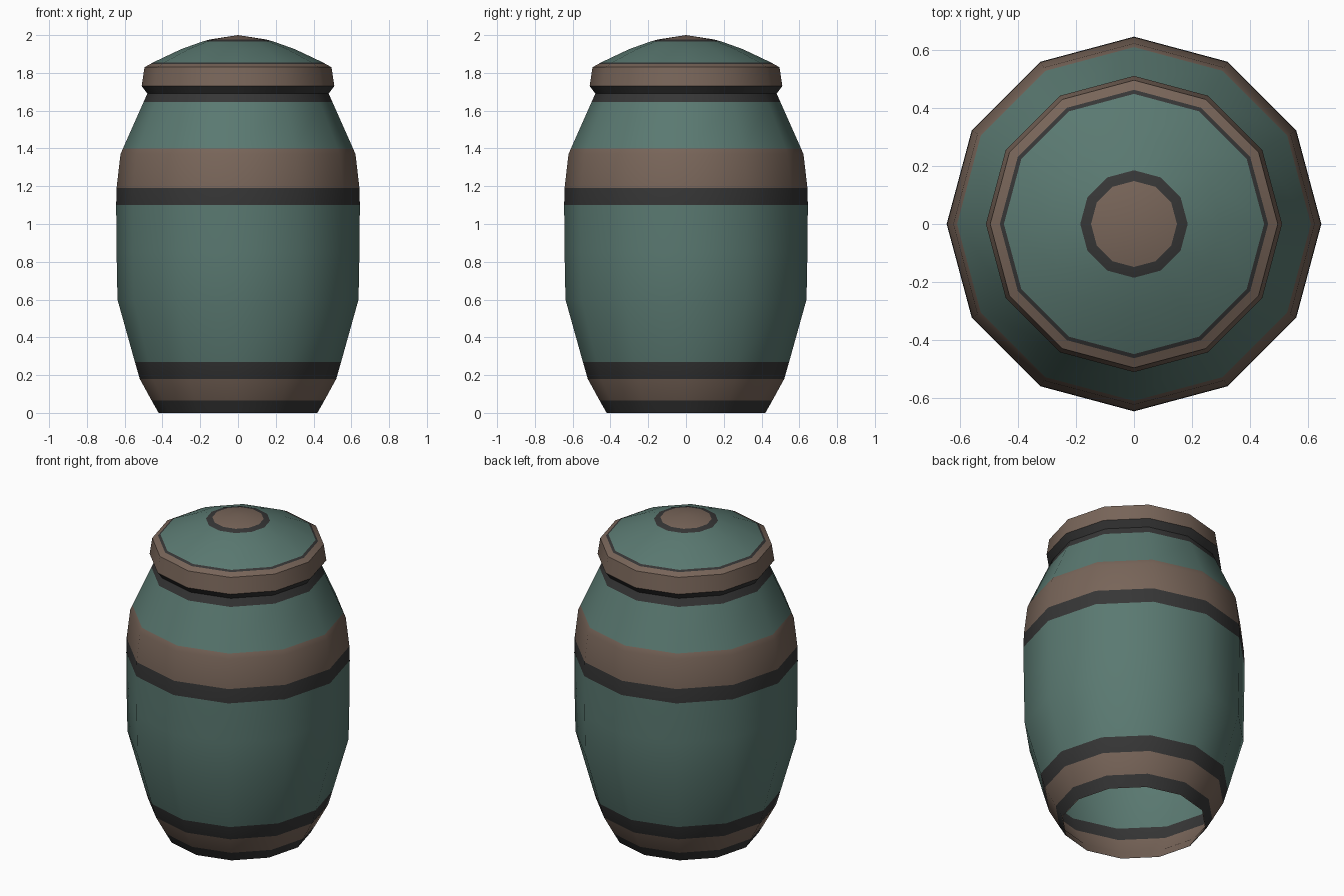
import bpy, bmesh, math

if "Cube" in bpy.data.objects:
    bpy.data.objects.remove(bpy.data.objects["Cube"])

SIDES = 12


def material(name, rgb):
    lin = [(c / 255 / 12.92) if c / 255 <= 0.04045 else ((c / 255 + 0.055) / 1.055) ** 2.4 for c in rgb]
    m = bpy.data.materials.new(name)
    m.diffuse_color = (*lin, 1)
    m.use_nodes = True
    m.node_tree.nodes["Principled BSDF"].inputs["Base Color"].default_value = m.diffuse_color
    return m


MATS = [material("teal glaze", (90, 121, 113)),
        material("brown clay", (120, 101, 89)),
        material("dark line", (54, 54, 54))]
TEAL, BROWN, DARK = range(3)


def lathe(name, rows):
    """rows: (radius, z, colour of the band above this row), listed bottom to top."""
    bm = bmesh.new()
    rings = []
    for r, z, _ in rows:
        if r == 0:
            rings.append([bm.verts.new((0, 0, z))] * SIDES)
        else:
            rings.append([bm.verts.new((r * math.cos(a), r * math.sin(a), z))
                          for a in (2 * math.pi * i / SIDES for i in range(SIDES))])
    for k in range(len(rows) - 1):
        a, b = rings[k], rings[k + 1]
        for i in range(SIDES):
            j = (i + 1) % SIDES
            loop = [a[i], a[j], b[j]] + ([b[i]] if b[i] != b[j] else [])
            bm.faces.new(loop).material_index = rows[k][2]
    mesh = bpy.data.meshes.new(name)
    bm.to_mesh(mesh)
    bm.free()
    for m in MATS:
        mesh.materials.append(m)
    obj = bpy.data.objects.new(name, mesh)
    bpy.context.collection.objects.link(obj)
    bpy.ops.object.select_all(action='DESELECT')
    obj.select_set(True)
    bpy.context.view_layer.objects.active = obj
    bpy.ops.object.shade_smooth_by_angle(angle=math.radians(42))
    return obj


# Jar body, open underneath
lathe("jar_body", [
    (0.42, 0.0, DARK), (0.457, 0.065, BROWN), (0.52, 0.18, DARK),
    (0.546, 0.27, TEAL), (0.638, 0.60, TEAL), (0.643, 0.85, TEAL),
    (0.645, 1.10, DARK), (0.643, 1.19, BROWN), (0.622, 1.37, BROWN),
    (0.609, 1.40, TEAL), (0.50, 1.645, DARK), (0.48, 1.69, DARK)])

# Brown lining just inside the open foot
lathe("foot_lining", [(0.416, 0.0, BROWN), (0.453, 0.065, BROWN)][::-1])

# Lid with a rolled rim and a shallow dome
lathe("lid", [
    (0.48, 1.69, DARK), (0.51, 1.73, BROWN), (0.495, 1.83, BROWN),
    (0.462, 1.848, DARK), (0.448, 1.856, TEAL), (0.30, 1.926, TEAL),
    (0.185, 1.967, DARK), (0.148, 1.977, BROWN), (0, 2.0, BROWN)])
